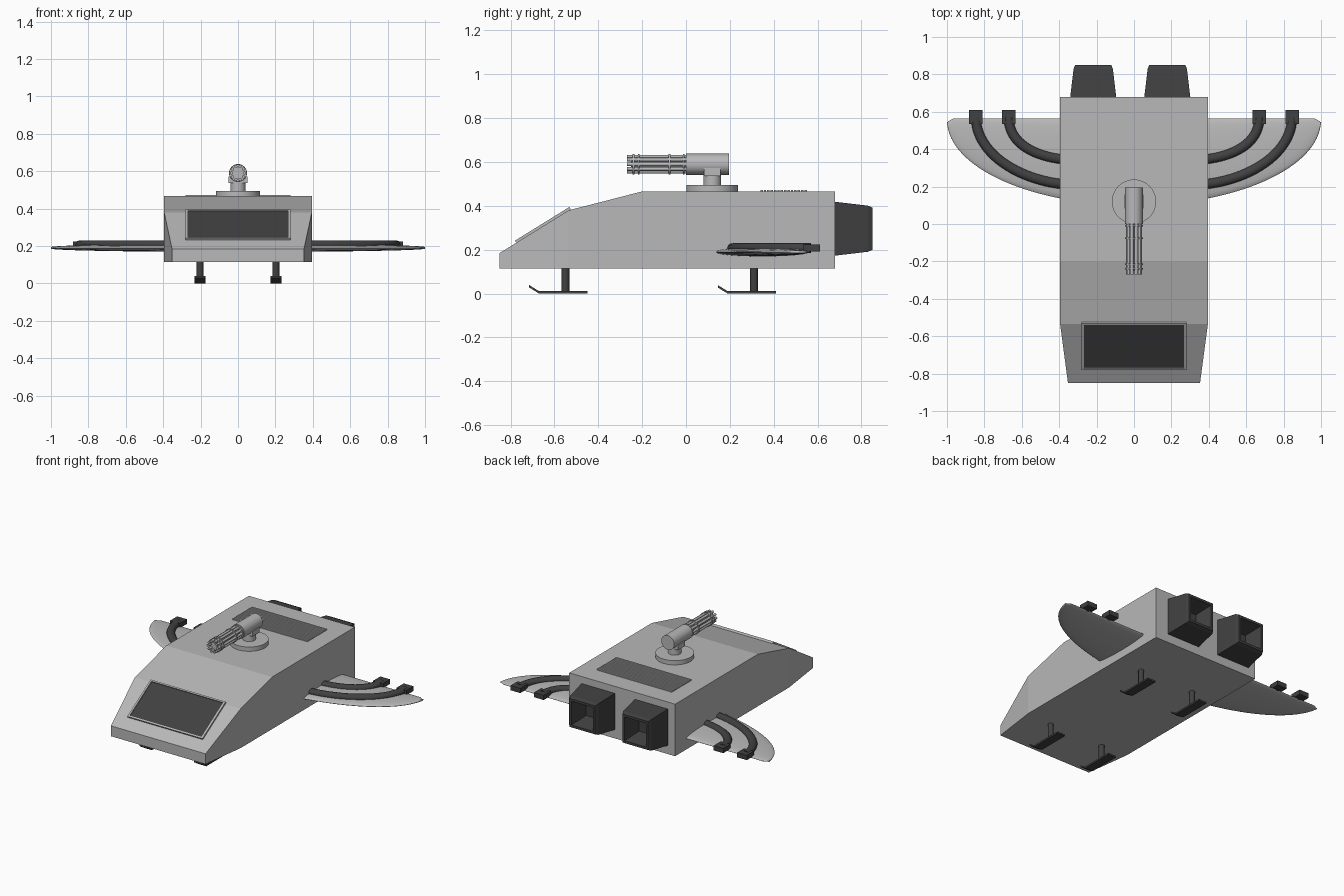
import bpy, bmesh, math
from mathutils import Vector, Matrix

if "Cube" in bpy.data.objects:
    bpy.data.objects.remove(bpy.data.objects["Cube"])


def material(name, value):
    m = bpy.data.materials.new(name)
    m.diffuse_color = (value, value, value, 1)
    m.use_nodes = True
    m.node_tree.nodes["Principled BSDF"].inputs["Base Color"].default_value = m.diffuse_color
    return m


GREY = material("hull grey", 0.48)
DARK = material("dark metal", 0.052)


def finish(name, bm, mat, smooth=None):
    bmesh.ops.recalc_face_normals(bm, faces=bm.faces)
    me = bpy.data.meshes.new(name)
    bm.to_mesh(me)
    bm.free()
    me.materials.append(mat)
    ob = bpy.data.objects.new(name, me)
    bpy.context.collection.objects.link(ob)
    if smooth:
        bpy.ops.object.select_all(action='DESELECT')
        ob.select_set(True)
        bpy.context.view_layer.objects.active = ob
        bpy.ops.object.shade_smooth_by_angle(angle=math.radians(smooth))
    return ob


def loft(name, rings, mat, smooth=None):
    """Skin a list of equal-length point rings and cap both ends."""
    bm = bmesh.new()
    vs = [[bm.verts.new(p) for p in r] for r in rings]
    n = len(vs[0])
    for a, b in zip(vs, vs[1:]):
        for i in range(n):
            bm.faces.new((a[i], a[(i + 1) % n], b[(i + 1) % n], b[i]))
    bm.faces.new(vs[0])
    bm.faces.new(vs[-1])
    return finish(name, bm, mat, smooth)


def box(name, centre, size, mat, rot_x=0.0):
    bm = bmesh.new()
    m = Matrix.Translation(centre) @ Matrix.Rotation(rot_x, 4, 'X') @ Matrix.Diagonal((*size, 1))
    bmesh.ops.create_cube(bm, size=1, matrix=m)
    return finish(name, bm, mat)


def cylinder(name, a, b, r, mat, segs=32):
    a, b = Vector(a), Vector(b)
    bm = bmesh.new()
    m = Matrix.Translation((a + b) / 2) @ (b - a).to_track_quat('Z', 'Y').to_matrix().to_4x4()
    bmesh.ops.create_cone(bm, cap_ends=True, segments=segs, radius1=r, radius2=r,
                          depth=(b - a).length, matrix=m)
    return finish(name, bm, mat, 40)


# Hull: cross-sections from nose to tail
sections = [(-0.85, 0.353, 0.185), (-0.535, 0.395, 0.38), (-0.2, 0.395, 0.466), (0.68, 0.395, 0.466)]
loft("hull", [[(-w, y, 0.115), (w, y, 0.115), (w, y, z), (-w, y, z)] for y, w, z in sections], GREY)

# Windscreen on the sloping nose, with a thin frame
tilt = math.atan2(0.195, 0.315)
mid = Vector((0, -0.65, 0.309))
along = Vector((0, math.cos(tilt), math.sin(tilt)))
box("windscreen", mid, (0.54, 0.28, 0.009), DARK, tilt)
for s in (-1, 1):
    box("windscreen_frame_side", mid + Vector((s * 0.274, 0, 0)), (0.012, 0.29, 0.022), GREY, tilt)
    box("windscreen_frame_rail", mid + along * s * 0.141, (0.56, 0.01, 0.022), GREY, tilt)

# Roof grille: raised louvres
for i in range(14):
    box("grille_slat", (0, 0.345 + i * 0.0154, 0.467), (0.56, 0.011, 0.012), GREY)

# Turret: base plate, neck, gun housing
cylinder("turret_base", (0, 0.12, 0.46), (0, 0.12, 0.495), 0.118, GREY, 48)
cylinder("turret_neck", (0, 0.12, 0.49), (0, 0.12, 0.58), 0.04, GREY)
box("turret_cradle", (0, 0.12, 0.555), (0.1, 0.075, 0.035), GREY)
GZ = 0.59
cylinder("gun_housing", (0, 0, GZ), (0, 0.195, GZ), 0.048, GREY)

# Rotary barrels and their clamp rings
cylinder("gun_core", (0, -0.25, GZ), (0, 0.01, GZ), 0.018, GREY, 16)
for i in range(10):
    a = i * math.tau / 10
    x, z = 0.036 * math.cos(a), GZ + 0.036 * math.sin(a)
    cylinder("gun_barrel", (x, -0.27, z), (x, 0.01, z), 0.0085, GREY, 10)
for y in (-0.24, -0.215, -0.075, -0.01):
    cylinder("barrel_clamp", (0, y - 0.004, GZ), (0, y + 0.004, GZ), 0.047, GREY)

# Engines: tapered square nozzles with a funnel recess
for cx in (-0.218, 0.178):
    steps = [(0.67, 0.124), (0.83, 0.105), (0.851, 0.096), (0.851, 0.08), (0.74, 0.05)]
    loft("engine_nozzle", [[(cx + sx * h, y, 0.296 + sz * h) for sx, sz in
                            ((-1, -1), (1, -1), (1, 1), (-1, 1))] for y, h in steps], DARK)


def bezier(p, t):
    u = 1 - t
    return p[0] * u**3 + 3 * p[1] * u * u * t + 3 * p[2] * u * t * t + p[3] * t**3


pipes = [[(0.37, 0.212), (0.62, 0.235), (0.845, 0.38), (0.845, 0.57)],
         [(0.37, 0.345), (0.53, 0.36), (0.67, 0.43), (0.67, 0.57)]]
for s in (-1, 1):
    # Wing: lens sections between an elliptical leading edge and a straight trailing edge
    rings = []
    for i in range(25):
        x = math.sin(math.radians(22 + (89 - 22) * i / 24))
        k = math.sqrt(1 - x * x)
        front, back = 0.555 - 0.455 * k, 0.563 - 0.02 * max(0, (x - 0.97) / 0.03)
        c, h, t = (front + back) / 2, (back - front) / 2, 0.004 + 0.018 * k
        rings.append([(s * x, c + h * math.cos(a), 0.19 + t * math.sin(a))
                      for a in (j * math.tau / 24 for j in range(24))])
    loft("wing", rings, GREY, 40)

    # Exhaust pipes sweeping over the wing, with square tips
    for pts in pipes:
        p = [Vector(q) for q in pts]
        rings = []
        for i in range(25):
            t = i / 24
            pos = bezier(p, t)
            d = (bezier(p, t + 0.01) - bezier(p, t - 0.01)).normalized()
            rings.append([(s * (pos.x + d.y * 0.026 * math.cos(a)), pos.y - d.x * 0.026 * math.cos(a),
                           0.208 + 0.022 * math.sin(a)) for a in (j * math.tau / 12 for j in range(12))])
        loft("exhaust_pipe", rings, DARK, 40)
        box("exhaust_tip", (s * p[3].x, 0.573, 0.208), (0.072, 0.075, 0.032), DARK)

    # Landing gear: posts on skids with turned-up toes
    for y in (-0.55, 0.31):
        x = s * 0.203
        cylinder("landing_post", (x, y, 0.008), (x, y, 0.12), 0.018, DARK, 16)
        path = [(-0.165, 0.028), (-0.12, 0.0), (0.1, 0.0)]
        loft("landing_skid", [[(x - 0.03, y + dy, z), (x + 0.03, y + dy, z),
                               (x + 0.03, y + dy, z + 0.011), (x - 0.03, y + dy, z + 0.011)]
                              for dy, z in path], DARK)
